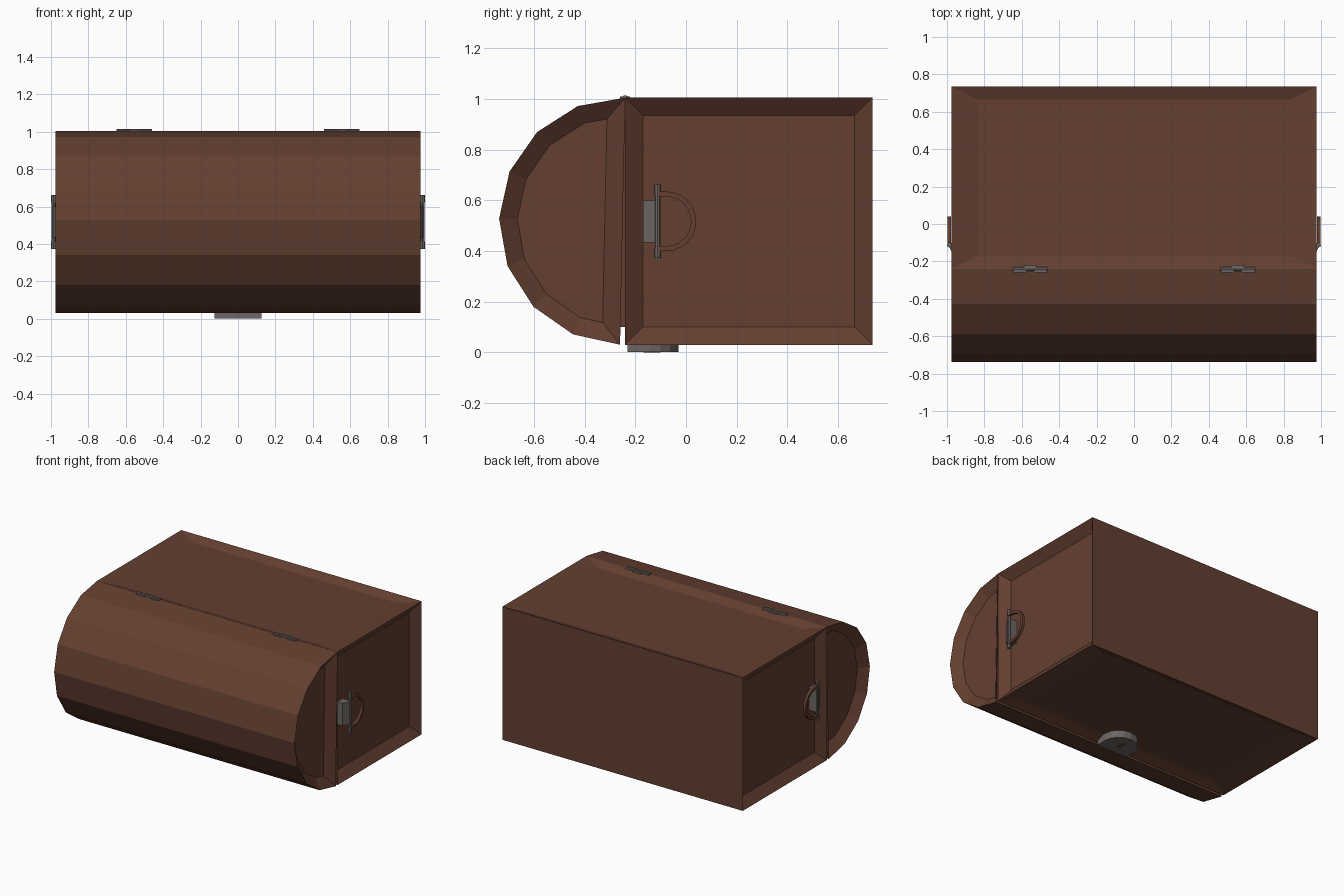
import bpy, bmesh, math
from mathutils import Vector, Matrix

if "Cube" in bpy.data.objects:
    bpy.data.objects.remove(bpy.data.objects["Cube"])


def material(name, rgb):
    m = bpy.data.materials.new(name)
    m.diffuse_color = (*rgb, 1)
    m.use_nodes = True
    m.node_tree.nodes["Principled BSDF"].inputs["Base Color"].default_value = m.diffuse_color
    return m


WOOD = material("brown wood", (0.127, 0.050, 0.030))
METAL = material("grey metal", (0.150, 0.132, 0.124))


def finish(bm, name, mat):
    bmesh.ops.recalc_face_normals(bm, faces=bm.faces[:])
    me = bpy.data.meshes.new(name)
    bm.to_mesh(me)
    bm.free()
    me.materials.append(mat)
    ob = bpy.data.objects.new(name, me)
    bpy.context.collection.objects.link(ob)
    return ob


def prism(points, offset):
    """Extrude a closed profile of 3D points along offset."""
    bm = bmesh.new()
    f = bm.faces.new([bm.verts.new(p) for p in points])
    r = bmesh.ops.extrude_face_region(bm, geom=[f], use_keep_orig=True)
    bmesh.ops.translate(bm, vec=Vector(offset),
                        verts=[v for v in r["geom"] if isinstance(v, bmesh.types.BMVert)])
    bmesh.ops.recalc_face_normals(bm, faces=bm.faces[:])
    return bm


def box(name, lo, hi, mat):
    bm = prism([(lo[0], lo[1], lo[2]), (hi[0], lo[1], lo[2]),
                (hi[0], hi[1], lo[2]), (lo[0], hi[1], lo[2])], (0, 0, hi[2] - lo[2]))
    return finish(bm, name, mat)


def recess(bm, test):
    """Sunken panels on chosen faces, then stretch to the full width."""
    faces = [f for f in bm.faces if test(f.normal)]
    bmesh.ops.inset_individual(bm, faces=faces, thickness=0.0705, depth=-0.026,
                               use_even_offset=True)
    bmesh.ops.scale(bm, vec=(2, 1, 1), verts=bm.verts[:])


def rod(name, p, q, r, sides, mat):
    p, q = Vector(p), Vector(q)
    d = q - p
    bm = bmesh.new()
    m = Matrix.Translation((p + q) / 2) @ d.to_track_quat('Z', 'Y').to_matrix().to_4x4()
    bmesh.ops.create_cone(bm, cap_ends=True, segments=sides, radius1=r, radius2=r,
                          depth=d.length, matrix=m)
    return finish(bm, name, mat)


# Chest body with sunken panels on four sides
H = 0.4875
bm = prism([(-H, -0.24, 0.03), (H, -0.24, 0.03), (H, 0.735, 0.03), (-H, 0.735, 0.03)],
           (0, 0, 0.975))
recess(bm, lambda n: abs(n.x) > 0.9 or abs(n.z) > 0.9)
finish(bm, "chest_body", WOOD)

# Half-round lid, slightly ajar
tilt = math.radians(1.2)
profile = []
for i in range(9):
    a = math.pi / 2 + math.pi * i / 8 - tilt * -1 * -1
    profile.append((-H, -0.25 + 0.4875 * math.cos(a), 0.5175 + 0.4875 * math.sin(a)))
bm = prism(profile, (2 * H, 0, 0))
recess(bm, lambda n: abs(n.x) > 0.9)
finish(bm, "lid", WOOD)

# Inner lip filling the gap between lid and body
box("inner_lip", (-0.83, -0.27, 0.1), (0.83, -0.235, 0.935), WOOD)

# Hinges
for cx in (-0.555, 0.555):
    rod("hinge_pin", (cx - 0.095, -0.24, 1.004), (cx + 0.095, -0.24, 1.004), 0.011, 8, METAL)
    for dx, y, w in ((-0.055, -0.249, 0.033), (0.055, -0.249, 0.033), (0, -0.231, 0.033)):
        box("hinge_leaf", (cx + dx - w, y - 0.011, 1.0), (cx + dx + w, y + 0.011, 1.010), METAL)

# Lock plate with an arched end, and its keyhole
pts = [(0.125, -0.23, 0), (0.125, -0.145, 0)]
pts += [(0.125 * math.cos(a), -0.145 + 0.115 * math.sin(a), 0)
        for a in (math.pi * i / 8 for i in range(1, 8))]
pts += [(-0.125, -0.145, 0), (-0.125, -0.23, 0)]
finish(prism([(x, y, 0.002) for x, y, z in pts], (0, 0, 0.058)), "lock_plate", METAL)
box("keyhole_slot", (-0.009, -0.15, 0), (0.009, -0.10, 0.005), WOOD)
rod("keyhole_round", (0, -0.15, 0), (0, -0.15, 0.005), 0.018, 8, WOOD)

# Side handles: bracket, pivot bar and ring
CZ = 0.517
for s in (-1, 1):
    finish(prism([(s * x, y, CZ - 0.083) for x, y in
                  ((0.92, -0.17), (0.965, -0.17), (0.992, -0.115), (0.992, -0.105), (0.92, -0.105))],
                 (0, 0, 0.166)), "handle_bracket", METAL)
    rod("handle_bar", (s * 0.986, -0.112, CZ - 0.141), (s * 0.986, -0.112, CZ + 0.141),
        0.011, 8, METAL)
    outer, inner = [], []
    for i in range(13):
        a = math.pi / 2 - math.pi * i / 12
        for r, ring in ((0.118, outer), (0.098, inner)):
            ring.append((s * 0.978, -0.078 + r * math.cos(a), CZ + r * math.sin(a)))
    ends = lambda r: ([(s * 0.978, -0.11, CZ + r)], [(s * 0.978, -0.11, CZ - r)])
    o, n = ends(0.118), ends(0.098)
    loop_a, loop_b = o[0] + outer + o[1], n[0] + inner + n[1]
    finish(prism(loop_a + loop_b[::-1], (s * 0.02, 0, 0)), "handle_ring", WOOD)

    for z in (CZ - 0.125, CZ + 0.125):
        rod("handle_knuckle", (s * 0.986, -0.112, z - 0.02), (s * 0.986, -0.112, z + 0.02),
            0.014, 8, METAL)
